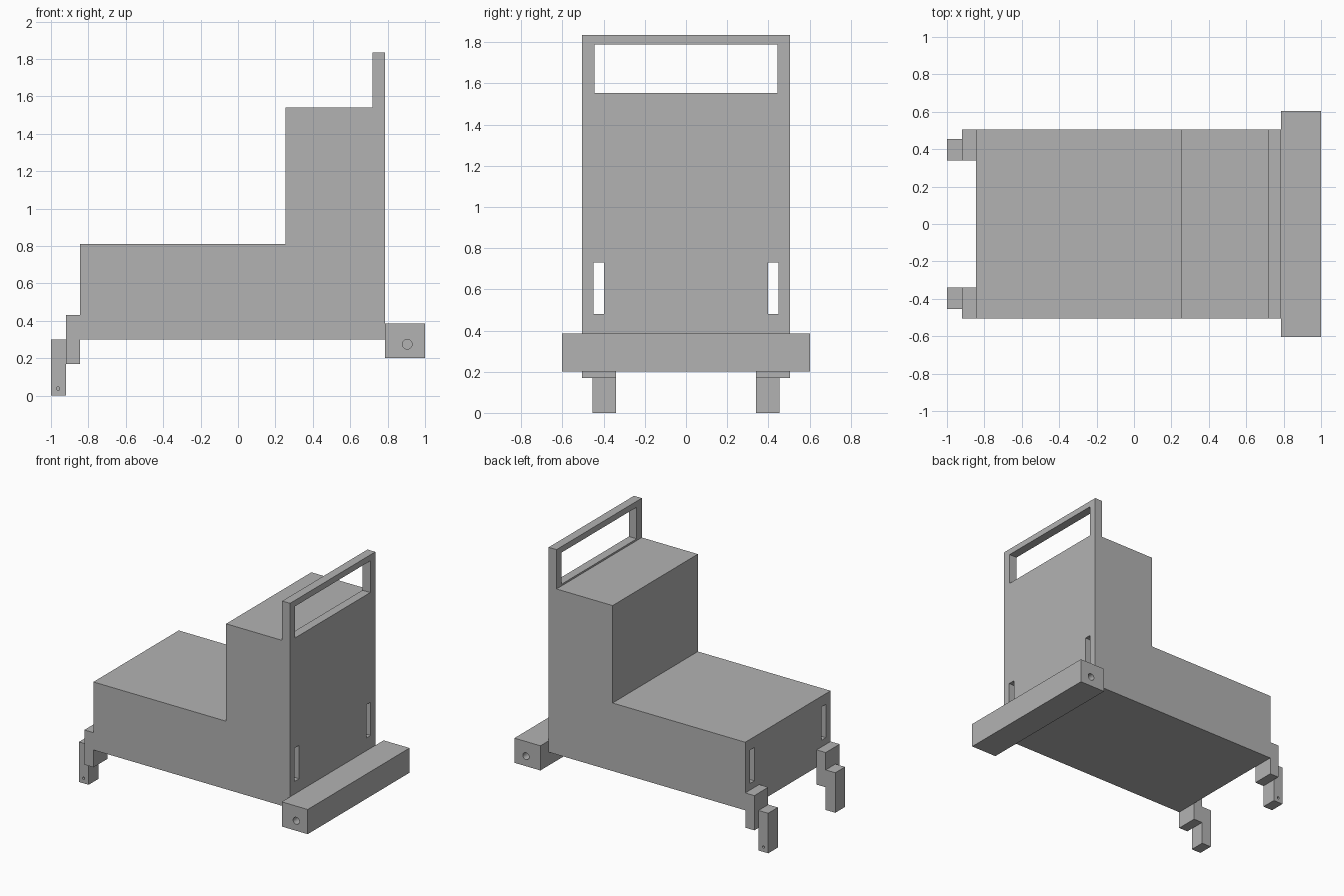
import bpy
import bmesh
from mathutils import Matrix

cube = bpy.data.objects.get("Cube")
if cube:
    bpy.data.objects.remove(cube, do_unlink=True)

grey = bpy.data.materials.new("plain grey")
grey.use_nodes = True
grey.diffuse_color = (0.45, 0.45, 0.45, 1)
grey.node_tree.nodes["Principled BSDF"].inputs["Base Color"].default_value = grey.diffuse_color


def finish(name, bm):
    bmesh.ops.recalc_face_normals(bm, faces=bm.faces)
    mesh = bpy.data.meshes.new(name)
    bm.to_mesh(mesh)
    bm.free()
    mesh.materials.append(grey)
    obj = bpy.data.objects.new(name, mesh)
    bpy.context.collection.objects.link(obj)
    return obj


def box(name, x, y, z):
    """Box between (low, high) pairs on each axis."""
    bm = bmesh.new()
    bmesh.ops.create_cube(bm, size=1)
    for v in bm.verts:
        v.co = [sum(r) / 2 + c * (r[1] - r[0]) for r, c in zip((x, y, z), v.co)]
    return finish(name, bm)


def prism(name, profile, half_width):
    """Extrude an x-z outline across the width."""
    bm = bmesh.new()
    face = bm.faces.new([bm.verts.new((x, -half_width, z)) for x, z in profile])
    extruded = bmesh.ops.extrude_face_region(bm, geom=[face])["geom"]
    moved = [g for g in extruded if isinstance(g, bmesh.types.BMVert)]
    bmesh.ops.translate(bm, verts=moved, vec=(0, 2 * half_width, 0))
    return finish(name, bm)


def pin(name, x, y, z, radius, depth):
    """Cylinder along y, centred on the given point."""
    bm = bmesh.new()
    bmesh.ops.create_cone(bm, cap_ends=True, segments=32, radius1=radius,
                          radius2=radius, depth=depth)
    bm.transform(Matrix.Translation((x, y, z)) @ Matrix.Rotation(1.5707963, 4, "X"))
    return finish(name, bm)


def cut(obj, cutter):
    cutter.hide_render = True
    cutter.hide_viewport = True
    mod = obj.modifiers.new(cutter.name, "BOOLEAN")
    mod.operation = "DIFFERENCE"
    mod.solver = "EXACT"
    mod.object = cutter


# Stepped body with the tall end plate
body = prism("body", [(-0.845, 0.30), (0.785, 0.30), (0.785, 1.835), (0.72, 1.835),
                      (0.72, 1.54), (0.255, 1.54), (0.255, 0.81), (-0.845, 0.81)], 0.505)

# Handle opening and the two slots running the length of the body
cut(body, box("handle_opening_cutter", (0.6, 0.9), (-0.445, 0.445), (1.553, 1.79)))
for side, s in (("left", 1), ("right", -1)):
    cut(body, box(f"slot_cutter_{side}", (-1, 1), sorted((s * 0.398, s * 0.45)), (0.48, 0.73)))

# Axle beam with a blind hole in each end
beam = box("axle_beam", (0.785, 1), (-0.603, 0.603), (0.2, 0.385))
for s in (1, -1):
    cut(beam, pin("axle_hole_cutter", 0.905, s * 0.603, 0.275, 0.026, 0.3))

# Stepped brackets and legs, each leg with a small hole in its outer face
for s in (1, -1):
    box("leg_bracket", (-0.92, -0.845), sorted((s * 0.34, s * 0.505)), (0.17, 0.43))
    leg = box("leg", (-1, -0.92), sorted((s * 0.34, s * 0.455)), (0, 0.3))
    cut(leg, pin("leg_hole_cutter", -0.962, s * 0.455, 0.037, 0.009, 0.1))
